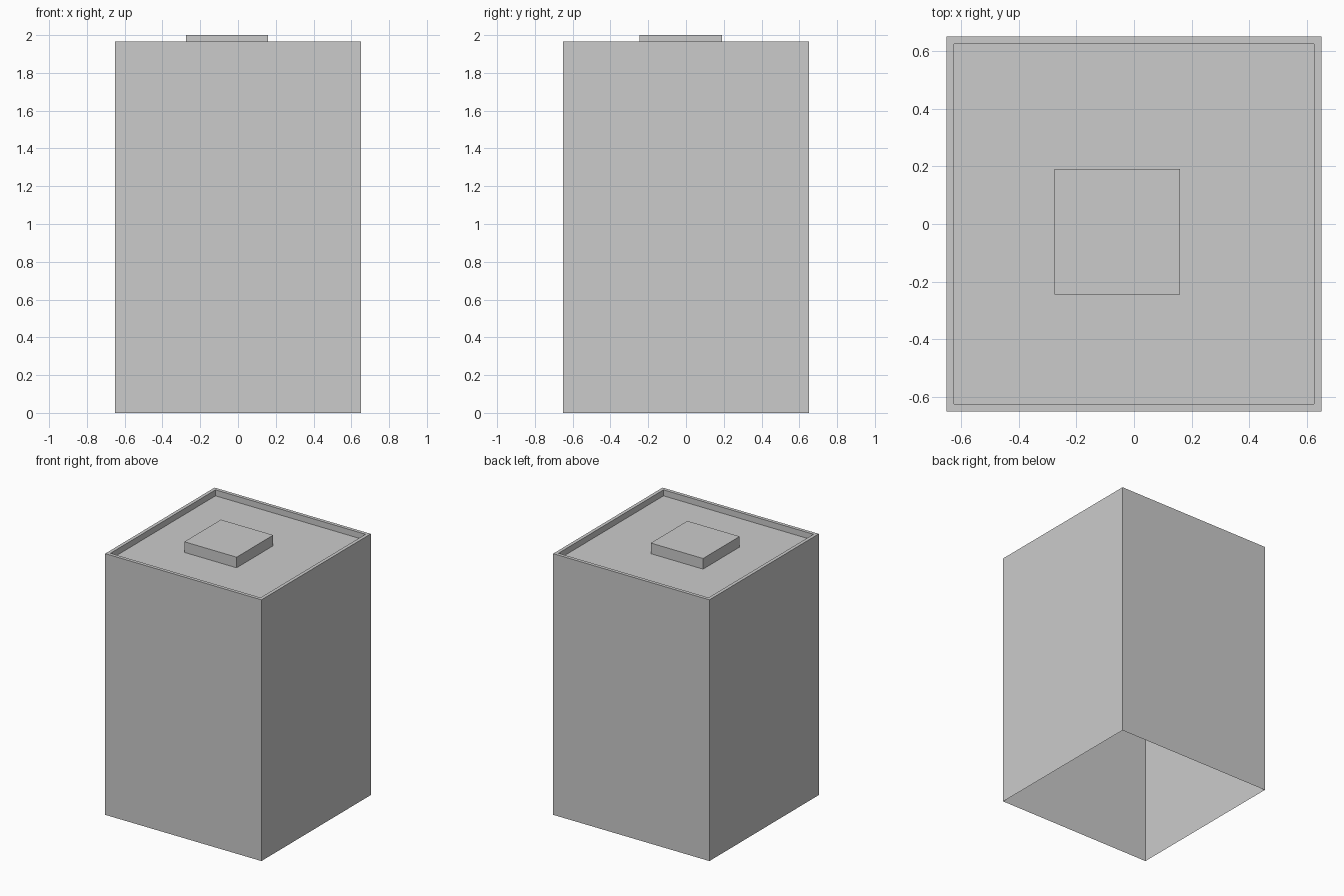
import bpy, bmesh

if "Cube" in bpy.data.objects:
    bpy.data.objects.remove(bpy.data.objects["Cube"])

HALF, TOP, ROOF, RIM = 0.65, 1.965, 1.92, 0.026


def make_object(name, bm):
    mesh = bpy.data.meshes.new(name)
    bm.to_mesh(mesh)
    bm.free()
    obj = bpy.data.objects.new(name, mesh)
    bpy.context.collection.objects.link(obj)
    return obj


def square_loop(bm, half, z, cx=0, cy=0):
    return [bm.verts.new((cx + sx * half, cy + sy * half, z))
            for sx, sy in ((-1, -1), (1, -1), (1, 1), (-1, 1))]


def shell(name, rings, cx=0, cy=0):
    """Open-bottomed square shell through (half, z) rings, capped at the last."""
    bm = bmesh.new()
    loops = [square_loop(bm, h, z, cx, cy) for h, z in rings]
    for a, b in zip(loops, loops[1:]):
        for i in range(4):
            j = (i + 1) % 4
            bm.faces.new((a[i], a[j], b[j], b[i]))
    bm.faces.new(loops[-1])
    return make_object(name, bm)


# Building: outer walls, parapet rim, inner parapet and sunken roof
shell("building_body", [(HALF, 0), (HALF, TOP), (HALF - RIM, TOP), (HALF - RIM, ROOF)])

# Off-centre rooftop unit standing on the roof
shell("rooftop_unit", [(0.2175, ROOF), (0.2175, 2.0)], cx=-0.0575, cy=-0.0275)
